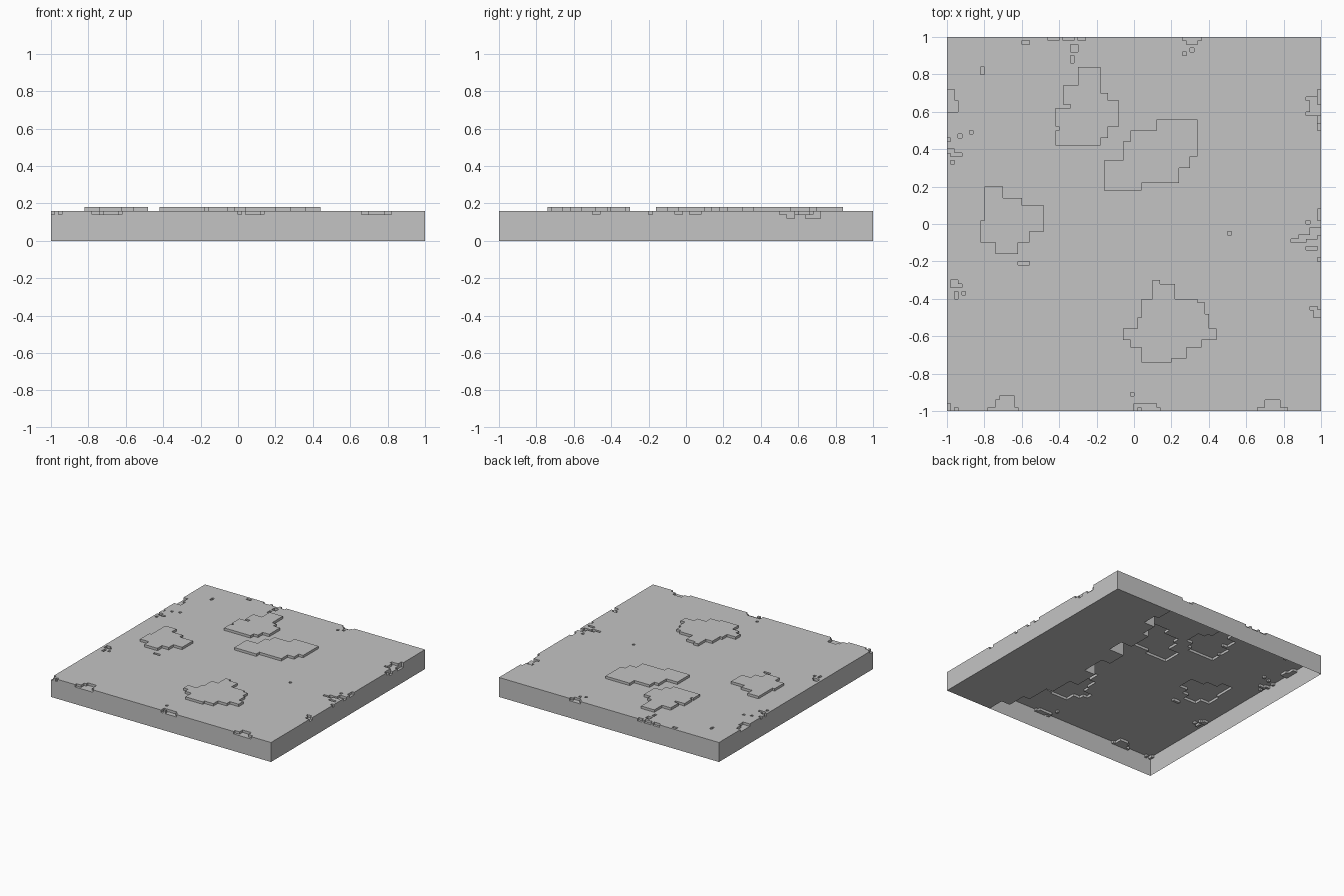
import bpy, bmesh

if "Cube" in bpy.data.objects:
    bpy.data.objects.remove(bpy.data.objects["Cube"])

N = 100            # cells per side
S = 2.0 / N        # cell size
GROUND = 0.16

stone = bpy.data.materials.new("stone grey")
stone.diffuse_color = (0.55, 0.55, 0.55, 1)
stone.use_nodes = True
stone.node_tree.nodes["Principled BSDF"].inputs["Base Color"].default_value = stone.diffuse_color

# Raised patches: bands of (y0, y1, x0, x1) in hundredths
north_patch = [(74, 84, -30, -18), (70, 74, -38, -18), (66, 70, -38, -14),
               (64, 66, -38, -8), (62, 64, -34, -8), (52, 62, -42, -8),
               (50, 52, -40, -14), (46, 50, -42, -14), (42, 46, -42, -18)]
centre_patch = [(50, 56, 12, 34), (44, 50, -2, 34), (36, 44, -6, 34),
                (34, 36, -6, 30), (30, 34, -16, 30), (22, 30, -16, 24),
                (18, 22, -16, 4)]
west_patch = [(14, 20, -80, -70), (10, 14, -80, -60), (2, 10, -80, -48),
              (-4, 2, -82, -48), (-10, -4, -82, -56), (-16, -10, -74, -62)]
south_patch = [(-32, -30, 10, 14), (-40, -32, 10, 22), (-42, -40, 4, 34),
               (-48, -42, 4, 38), (-50, -48, 4, 40), (-56, -50, 2, 40),
               (-62, -56, -6, 44), (-66, -62, -2, 36), (-72, -66, 4, 28),
               (-74, -72, 4, 20)]

# Worn pits along the edges, same layout
west_pits = [(66, 72, -100, -96), (60, 66, -100, -94), (48, 50, -88, -86),
             (46, 48, -94, -92), (44, 46, -100, -98), (38, 40, -100, -96),
             (36, 38, -98, -92), (32, 34, -98, -96), (-34, -30, -98, -94),
             (-34, -32, -94, -92), (-38, -36, -92, -90), (-40, -36, -96, -94),
             (80, 84, -82, -80), (-22, -20, -62, -56)]
north_pits = [(96, 98, -60, -56), (98, 100, -46, -40), (98, 100, -38, -32),
              (98, 100, -30, -26), (92, 96, -34, -30), (86, 90, -34, -32),
              (98, 100, 26, 36), (96, 98, 28, 34), (92, 94, 30, 32),
              (90, 92, 26, 28)]
east_pits = [(50, 72, 98, 100), (58, 68, 94, 98), (66, 68, 92, 94),
             (58, 60, 92, 94), (2, 8, 98, 100), (0, 2, 92, 94),
             (-10, -8, 84, 92), (-8, -6, 88, 98), (-6, -2, 94, 100),
             (-14, -12, 92, 98), (-20, -18, 98, 100), (-46, -44, 94, 98),
             (-50, -46, 96, 100), (-6, -4, 50, 52)]
south_pits = [(-100, -98, -78, -62), (-98, -94, -74, -64), (-94, -92, -72, -64),
              (-100, -96, 0, 2), (-98, -96, 2, 12), (-100, -98, 4, 14),
              (-92, -90, -2, 0), (-100, -98, 66, 82), (-98, -94, 70, 78),
              (-100, -96, -100, -98), (-100, -98, -96, -94)]
deep_pits = [(54, 58, 98, 100), (64, 72, 98, 100)]

# Underside plate: (y0, y1, x where it starts), running to the east edge
plate_bands = [(-100, -86, 58), (-86, -70, 50), (-70, -50, 44), (-50, -30, 38),
               (-30, -10, 30), (-10, 10, 40), (10, 26, 32), (26, 40, 46),
               (40, 60, 36), (60, 74, 42), (74, 86, 52), (86, 100, 48)]


def stamp(grid, bands, value):
    for y0, y1, x0, x1 in bands:
        for j in range((y0 + 100) // 2, (y1 + 100) // 2):
            for i in range((x0 + 100) // 2, (x1 + 100) // 2):
                grid[i, j] = value


def stepped_surface(name, grid, outside, down=False):
    """Flat cells joined by vertical steps; cells missing from the grid stay open."""
    bm = bmesh.new()

    def quad(pts):
        if down:
            pts = pts[::-1]
        bm.faces.new([bm.verts.new((i * S - 1, j * S - 1, z)) for i, j, z in pts])

    for (i, j), h in grid.items():
        quad([(i, j, h), (i + 1, j, h), (i + 1, j + 1, h), (i, j + 1, h)])
        sides = {(1, 0): ((i + 1, j), (i + 1, j + 1)), (-1, 0): ((i, j + 1), (i, j)),
                 (0, 1): ((i + 1, j + 1), (i, j + 1)), (0, -1): ((i, j), (i + 1, j))}
        for (di, dj), (a, b) in sides.items():
            n = (i + di, j + dj)
            border = not (0 <= n[0] < N and 0 <= n[1] < N)
            if down and border:
                continue
            o = grid.get(n, outside)
            if (h > o and not down) or (h < o and down):
                quad([(*a, o), (*b, o), (*b, h), (*a, h)])
    bmesh.ops.remove_doubles(bm, verts=bm.verts, dist=0.0001)
    mesh = bpy.data.meshes.new(name)
    bm.to_mesh(mesh)
    bm.free()
    mesh.materials.append(stone)
    obj = bpy.data.objects.new(name, mesh)
    bpy.context.collection.objects.link(obj)
    return obj


# Ground with raised patches, pits and outer walls
ground = {(i, j): GROUND for i in range(N) for j in range(N)}
for patch in (north_patch, centre_patch, west_patch, south_patch):
    stamp(ground, patch, GROUND + S)
for pits in (west_pits, north_pits, east_pits, south_pits):
    stamp(ground, pits, GROUND - S)
stamp(ground, deep_pits, GROUND - 2 * S)
stepped_surface("ground_tile", ground, 0.0)

# Partial bottom plate with steps up to the ground
plate = {}
stamp(plate, [(y0, y1, x, 100) for y0, y1, x in plate_bands], 0.0)
stepped_surface("underside_plate", plate, GROUND, down=True)
